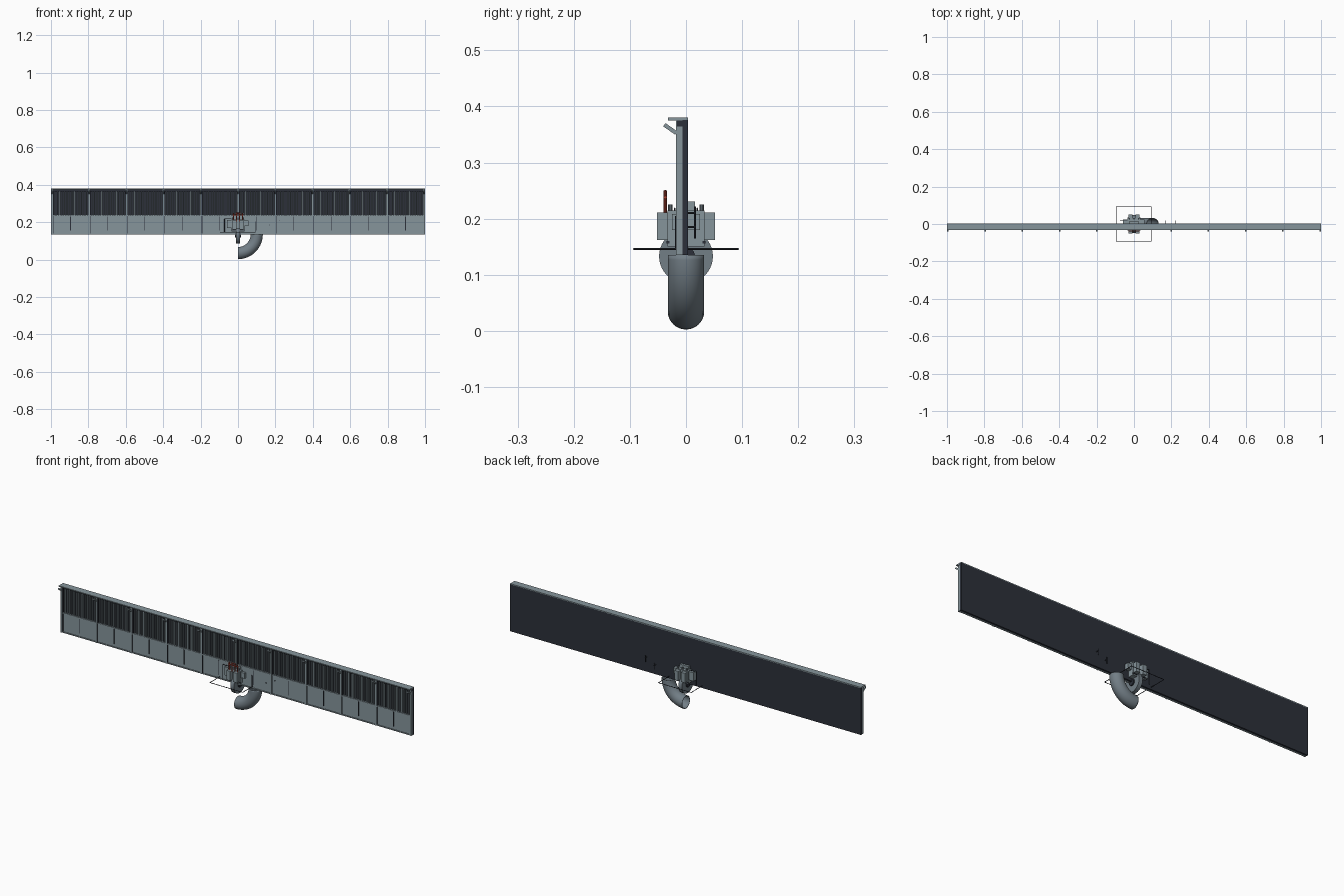
import bpy, bmesh, math
from mathutils import Matrix, Vector

if "Cube" in bpy.data.objects:
    bpy.data.objects.remove(bpy.data.objects["Cube"])


def material(name, rgb):
    m = bpy.data.materials.new(name)
    m.diffuse_color = (*rgb, 1)
    m.use_nodes = True
    m.node_tree.nodes["Principled BSDF"].inputs["Base Color"].default_value = m.diffuse_color
    return m


LIGHT = material("light grey", (0.24, 0.30, 0.33))
MID = material("mid grey", (0.17, 0.21, 0.24))
DARK = material("dark slate", (0.025, 0.030, 0.042))
RED = material("red", (0.38, 0.05, 0.03))


def finish(name, bm, mat, smooth=False):
    me = bpy.data.meshes.new(name)
    bmesh.ops.recalc_face_normals(bm, faces=bm.faces)
    bm.to_mesh(me)
    bm.free()
    ob = bpy.data.objects.new(name, me)
    bpy.context.collection.objects.link(ob)
    me.materials.append(mat)
    if smooth:
        bpy.ops.object.select_all(action='DESELECT')
        ob.select_set(True)
        bpy.context.view_layer.objects.active = ob
        bpy.ops.object.shade_smooth_by_angle(angle=math.radians(35))
    return ob


def boxes(name, mat, specs):
    """Each spec is x0, x1, y0, y1, z0, z1."""
    bm = bmesh.new()
    for x0, x1, y0, y1, z0, z1 in specs:
        c = Vector((x0 + x1, y0 + y1, z0 + z1)) / 2
        s = Matrix.Diagonal((x1 - x0, y1 - y0, z1 - z0, 1))
        bmesh.ops.create_cube(bm, size=1, matrix=Matrix.Translation(c) @ s)
    return finish(name, bm, mat)


def rods(name, mat, specs, seg=16):
    """Each spec is start, end, radius."""
    bm = bmesh.new()
    for a, b, r in specs:
        a, b = Vector(a), Vector(b)
        rot = (b - a).to_track_quat('Z', 'Y').to_matrix().to_4x4()
        bmesh.ops.create_cone(bm, cap_ends=True, segments=seg, radius1=r, radius2=r,
                              depth=(b - a).length,
                              matrix=Matrix.Translation((a + b) / 2) @ rot)
    return finish(name, bm, mat, True)


# Long wall: dark back sheet, lower panel and cap
boxes("back_sheet", DARK, [(-1, 1, -0.006, 0.004, 0.135, 0.376)])
boxes("lower_panel", LIGHT, [(-0.998, 0.998, -0.013, -0.006, 0.137, 0.236)])
boxes("rails", LIGHT, [(-1, 1, -0.016, -0.006, 0.135, 0.140),
                       (-1, 1, -0.016, -0.006, 0.232, 0.238)])
boxes("top_cap", LIGHT, [(-1, 1, -0.032, 0.004, 0.375, 0.380)])
boxes("upper_rail", DARK, [(-1, 1, -0.016, -0.006, 0.364, 0.375)])

# Posts, half-bay ribs and slats
post_x = [-0.995 + 0.199 * i for i in range(11)]
boxes("posts", LIGHT, [(x - 0.005, x + 0.005, -0.018, -0.006, 0.135, 0.375) for x in post_x])
boxes("post_shadow_gaps", DARK,
      [(x + 0.005, x + 0.008, -0.015, -0.006, 0.140, 0.364) for x in post_x[:-1]])
boxes("ribs", DARK, [(x + 0.098, x + 0.101, -0.015, -0.006, 0.155, 0.230) for x in post_x[:-1]])
slats = []
for x in post_x[:-1]:
    for i in range(14):
        c = x + 0.016 + i * 0.0129
        w = 0.0032 if i % 3 else 0.0018
        slats.append((c - w, c + w, -0.015, -0.006, 0.238, 0.364))
boxes("slats", LIGHT, slats[::2])
boxes("narrow_slats", MID, [(a + 0.001, b - 0.0005, c, d, e, f) for a, b, c, d, e, f in slats[1::2]])

# Sloped brackets under the cap
bm = bmesh.new()
for x in post_x:
    m = (Matrix.Translation((x, -0.028, 0.360)) @ Matrix.Rotation(math.radians(-35), 4, 'X')
         @ Matrix.Diagonal((0.008, 0.026, 0.007, 1)))
    bmesh.ops.create_cube(bm, size=1, matrix=m)
finish("cap_brackets", bm, LIGHT)

# Open quarter-bend outlet pipe
bm = bmesh.new()
N, SEG, R, r = 24, 32, 0.100, 0.0325
rings = []
for i in range(N + 1):
    t = -math.pi / 2 + math.pi / 2 * i / N
    ring = []
    for j in range(SEG):
        a = 2 * math.pi * j / SEG
        d = R + r * math.cos(a)
        ring.append(bm.verts.new((d * math.cos(t), r * math.sin(a), 0.135 + d * math.sin(t))))
    rings.append(ring)
for p, q in zip(rings, rings[1:]):
    for j in range(SEG):
        k = (j + 1) % SEG
        bm.faces.new((p[j], p[k], q[k], q[j]))
elbow = finish("outlet_elbow", bm, MID, True)
mod = elbow.modifiers.new("wall", 'SOLIDIFY')
mod.thickness = 0.002

# Wheel housing across the wall, with hub and rim
rods("wheel_housing", MID, [((-0.010, 0, 0.133), (0.010, 0, 0.133), 0.048)], 40)
rods("wheel_hub", DARK, [((-0.016, 0, 0.133), (0.016, 0, 0.133), 0.016)], 24)

# Machine block on both sides, and its fittings
specs = []
for s in (-1, 1):
    def side(x0, x1, a, b, z0, z1):
        specs.append((x0, x1, min(s * a, s * b), max(s * a, s * b), z0, z1))
    side(-0.034, 0.034, 0.004, 0.033, 0.150, 0.215)
    side(-0.030, -0.008, 0.030, 0.052, 0.162, 0.211)
    side(0.008, 0.030, 0.030, 0.052, 0.162, 0.211)
    side(-0.060, -0.034, 0.004, 0.025, 0.168, 0.212)
    side(0.034, 0.055, 0.004, 0.025, 0.180, 0.208)
    side(-0.025, 0.025, 0.004, 0.016, 0.205, 0.231)
boxes("machine_block", LIGHT, specs)
boxes("block_seams", DARK, [(-0.036, 0.036, s * 0.032 - 0.003, s * 0.032 + 0.003, 0.156, 0.160)
                            for s in (-1, 1)])
rods("block_bolts", MID, [((x, s * 0.028, 0.212), (x, s * 0.028, 0.225), 0.004)
                          for s in (-1, 1) for x in (-0.025, 0, 0.025)], 10)

# Red levers and handle bar
rods("red_levers", RED, [((x, -0.037, 0.205), (x, -0.037, 0.250), 0.0028)
                         for x in (-0.024, -0.008, 0.008, 0.024)]
     + [((-0.030, -0.037, 0.238), (0.030, -0.037, 0.238), 0.003),
        ((-0.014, -0.037, 0.248), (0.014, -0.037, 0.248), 0.003)], 10)

# Wire guard frame and its uprights
c = [(-0.095, -0.093, 0.146), (0.092, -0.093, 0.146), (0.092, 0.093, 0.146), (-0.095, 0.093, 0.146)]
rods("guard_frame", DARK, [(c[i], c[(i + 1) % 4], 0.0016) for i in range(4)], 8)
rods("frame_uprights", DARK, [((-0.072, s * 0.020, 0.146), (-0.072, s * 0.020, 0.218), 0.0016)
                              for s in (-1, 1)]
     + [((-0.072, s * 0.020, 0.218), (-0.034, s * 0.020, 0.218), 0.0016) for s in (-1, 1)]
     + [((0.092, -0.018, 0.146), (0.092, -0.018, 0.205), 0.0016)], 8)

# Small pins standing out of the wall
rods("wall_pins", DARK, [((x, -0.018, z), (x, 0.018, z), 0.002)
                         for x, z in ((0.17, 0.185), (0.22, 0.21))]
     + [((x, 0.016, z - 0.02), (x, 0.016, z + 0.012), 0.0018)
        for x, z in ((0.17, 0.185), (0.22, 0.21))], 8)
